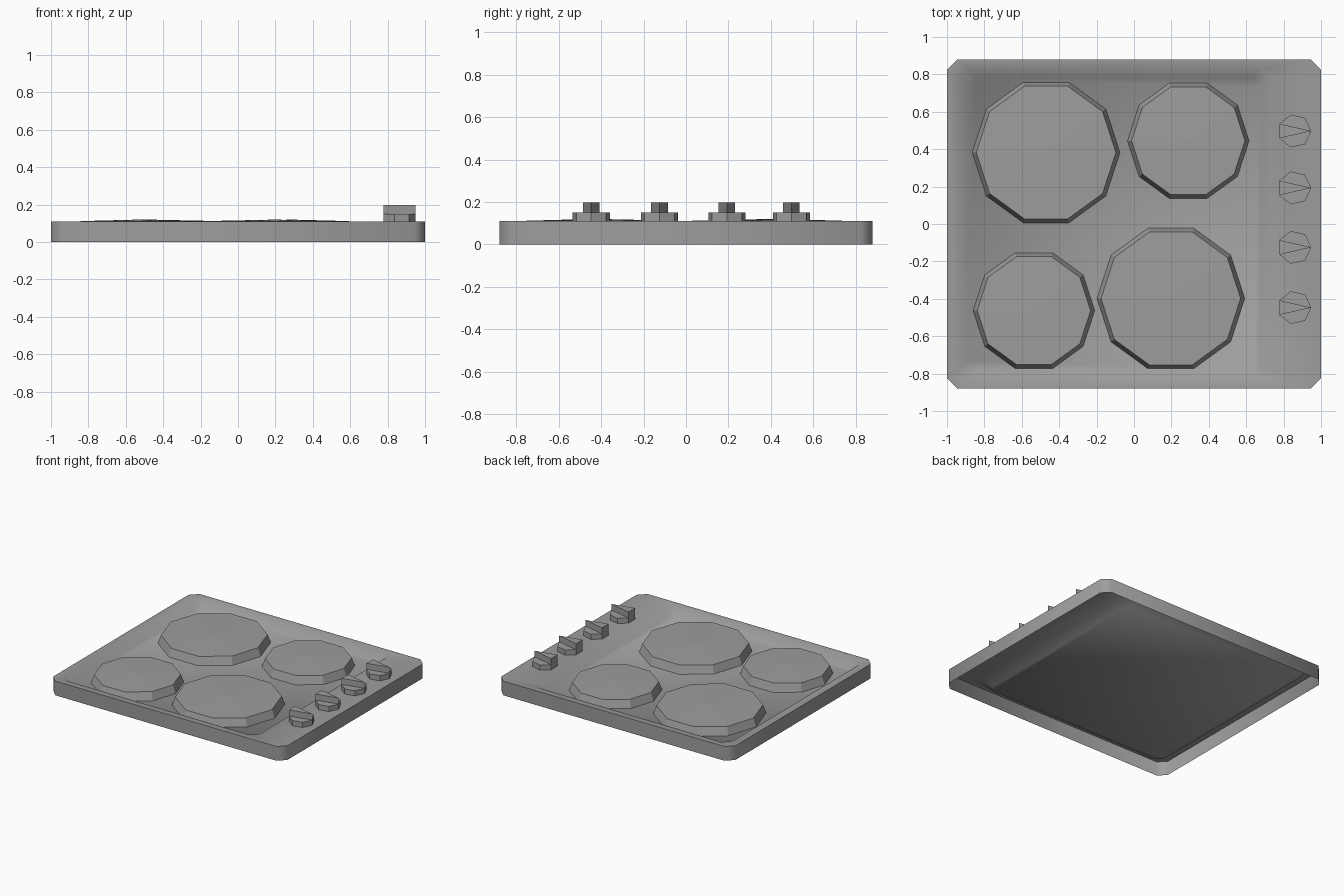
import bpy
import bmesh
import math

cube = bpy.data.objects.get("Cube")
if cube:
    bpy.data.objects.remove(cube, do_unlink=True)

RIM, FLOOR = 0.11, 0.05

grey = bpy.data.materials.new("plain_grey")
grey.use_nodes = True
colour = (0.34, 0.34, 0.34, 1)
grey.diffuse_color = colour
grey.node_tree.nodes["Principled BSDF"].inputs["Base Color"].default_value = colour


def finish(bm, name):
    mesh = bpy.data.meshes.new(name)
    bm.to_mesh(mesh)
    bm.free()
    obj = bpy.data.objects.new(name, mesh)
    bpy.context.collection.objects.link(obj)
    mesh.materials.append(grey)
    return obj


def add_loop(bm, points, z):
    return [bm.verts.new((x, y, z)) for x, y in points]


def bridge(bm, a, b):
    """Join two rings; ring a is the lower or outer one."""
    n = len(a)
    for i in range(n):
        j = (i + 1) % n
        bm.faces.new((a[i], a[j], b[j], b[i]))


def chamfered(x0, x1, y, c):
    """Counter-clockwise rectangle with cut corners."""
    return [(x0 + c, -y), (x1 - c, -y), (x1, c - y), (x1, y - c),
            (x1 - c, y), (x0 + c, y), (x0, y - c), (x0, c - y)]


def ring(cx, cy, r, n):
    return [(cx + r * math.cos(math.tau * i / n),
             cy + r * math.sin(math.tau * i / n)) for i in range(n)]


# Body: open-bottomed pressed shell with a sunken cooking area
bm = bmesh.new()
outer = chamfered(-1, 1, 0.88, 0.055)
rings = [add_loop(bm, outer, 0), add_loop(bm, outer, RIM),
         add_loop(bm, chamfered(-0.94, 0.73, 0.83, 0.055), RIM),
         add_loop(bm, chamfered(-0.888, 0.675, 0.778, 0.045), FLOOR)]
for a, b in zip(rings, rings[1:]):
    bridge(bm, a, b)
bm.faces.new(rings[-1])
body = finish(bm, "hob_body")
bpy.context.view_layer.objects.active = body
body.select_set(True)
bpy.ops.object.shade_smooth_by_angle(angle=math.radians(46))
body.select_set(False)


# Hotplates: ten-sided, tapered, with a slightly raised centre
def hotplate(name, x, y, r):
    bm = bmesh.new()
    base = add_loop(bm, ring(x, y, r, 10), FLOOR)
    top = add_loop(bm, ring(x, y, r - 0.022, 10), RIM + 0.002)
    bridge(bm, base, top)
    centre = bm.verts.new((x, y, RIM + 0.01))
    for i in range(10):
        bm.faces.new((top[i], top[(i + 1) % 10], centre))
    finish(bm, name)


hotplate("back_right_large_hotplate", -0.47, 0.382, 0.395)
hotplate("back_left_small_hotplate", 0.29, 0.445, 0.325)
hotplate("front_right_small_hotplate", -0.535, -0.463, 0.325)
hotplate("front_left_large_hotplate", 0.197, -0.398, 0.395)


# Knobs: seven-sided base carrying a wedge-shaped grip
def prism(bm, points, z0, z1):
    low, high = add_loop(bm, points, z0), add_loop(bm, points, z1)
    bridge(bm, low, high)
    bm.faces.new(high)


for i, y in enumerate((-0.447, -0.125, 0.193, 0.497)):
    bm = bmesh.new()
    base = ring(0.858, y, 0.09, 7)
    prism(bm, base, RIM, 0.15)
    prism(bm, [base[0], base[3], base[4]], 0.15, 0.197)
    finish(bm, f"control_knob_{i + 1}")
